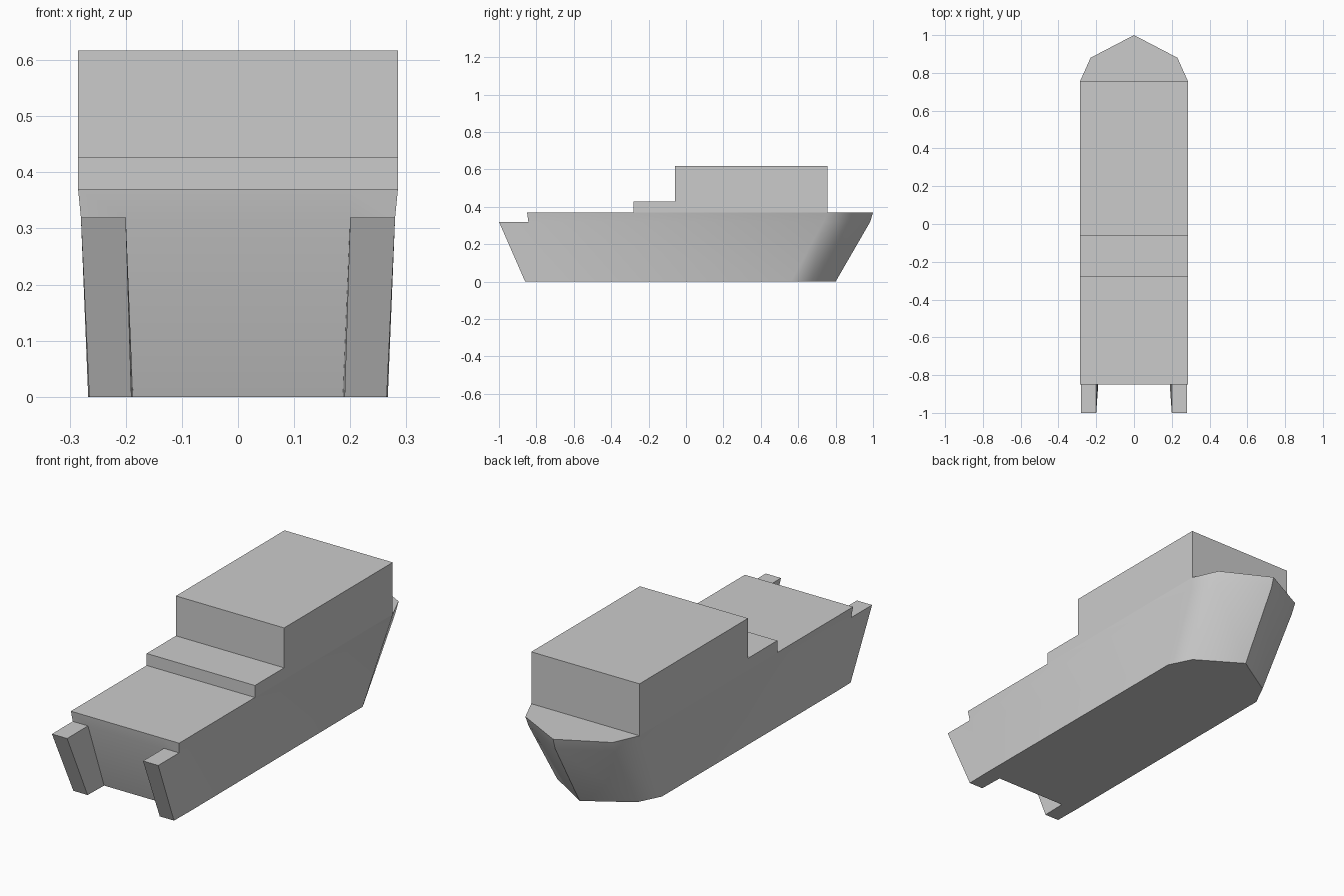
import bpy
import bmesh

if "Cube" in bpy.data.objects:
    bpy.data.objects.remove(bpy.data.objects["Cube"])


def finish(name, bm):
    bmesh.ops.recalc_face_normals(bm, faces=bm.faces)
    mesh = bpy.data.meshes.new(name)
    bm.to_mesh(mesh)
    bm.free()
    obj = bpy.data.objects.new(name, mesh)
    bpy.context.collection.objects.link(obj)
    bpy.ops.object.select_all(action='DESELECT')
    obj.select_set(True)
    bpy.context.view_layer.objects.active = obj
    bpy.ops.object.shade_smooth_by_angle(angle=0.7)
    return obj


def ring(bm, half, z):
    # Closed waterline from its right half, first point on the centreline
    pts = half + [(-x, y) for x, y in reversed(half[1:])]
    return [bm.verts.new((x, y, z)) for x, y in pts]


def loft(bm, a, b):
    for i in range(len(a)):
        j = (i + 1) % len(a)
        bm.faces.new((a[i], a[j], b[j], b[i]))


HALF_WIDTH, DECK, CABIN_BACK = 0.285, 0.37, 0.757

# Hull waterlines: stem, shoulder, cheek, arm root, arm tip (outer, inner), notch
bottom = [(0, 0.80), (0.21, 0.67), (0.265, 0.56), (0.267, -0.74),
          (0.265, -0.86), (0.19, -0.86), (0.187, -0.74)]
middle = [(0, 0.985), (0.227, 0.86), (0.28, 0.735), (0.28, -0.843),
          (0.28, -1.0), (0.20, -1.0), (0.20, -0.843)]
top = [(0, 1.0), (0.23, 0.88), (HALF_WIDTH, CABIN_BACK),
       (HALF_WIDTH, -0.85), (0.20, -0.85)]

bm = bmesh.new()
low = ring(bm, bottom, 0)
mid = ring(bm, middle, 0.32)
high = ring(bm, top, DECK)
bm.faces.new(low)
loft(bm, low, mid)
# Stern arm tops, then the upper strake without the arms
bm.faces.new(mid[3:7])
bm.faces.new(mid[7:11])
loft(bm, mid[:4] + mid[6:8] + mid[10:], high)
# Pointed deck at the bow
bm.faces.new([high[-2], high[-1], high[0], high[1], high[2]])
finish("hull", bm)

# Deck, step and cabin from one stepped side profile (y, z)
profile = [(-0.85, DECK), (-0.28, DECK), (-0.28, 0.427), (-0.06, 0.427),
           (-0.06, 0.617), (CABIN_BACK, 0.617), (CABIN_BACK, DECK)]
bm = bmesh.new()
left, right = [[bm.verts.new((s * HALF_WIDTH, y, z)) for y, z in profile]
               for s in (-1, 1)]
for i in range(len(profile) - 1):
    bm.faces.new((left[i], left[i + 1], right[i + 1], right[i]))
for side in (left, right):
    bm.faces.new(side[1:])
finish("deck_and_cabin", bm)
